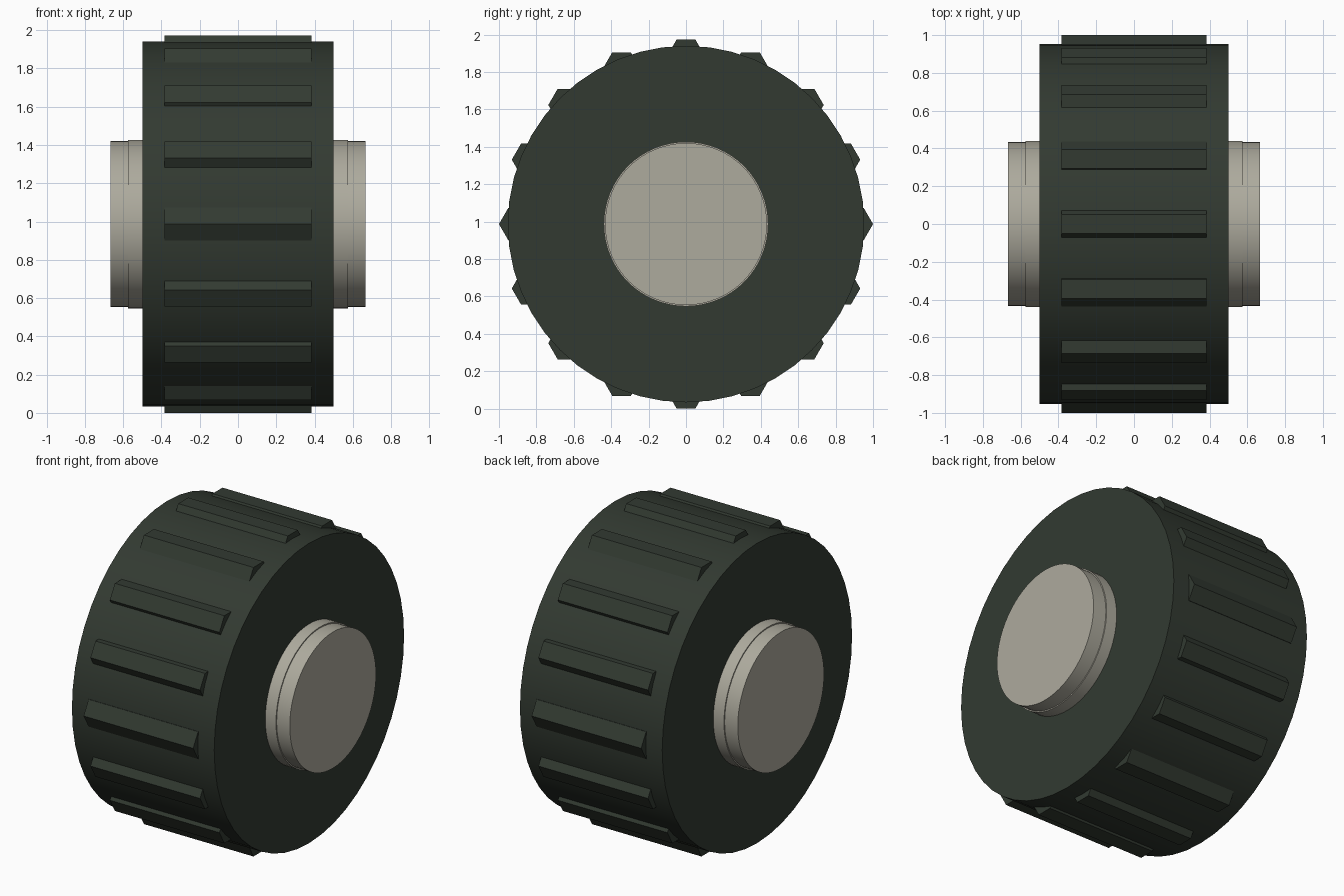
import bpy
import math

cube = bpy.data.objects.get("Cube")
if cube:
    bpy.data.objects.remove(cube, do_unlink=True)

TIRE_R = 0.953
LUG_R = 0.1
LUG_RING = 0.9
LUGS = 16
CENTER_Z = LUG_RING + LUG_R * math.cos(math.pi / 6)


def material(name, color):
    mat = bpy.data.materials.new(name)
    mat.use_nodes = True
    mat.diffuse_color = color
    mat.node_tree.nodes["Principled BSDF"].inputs["Base Color"].default_value = color
    return mat


rubber = material("dark green rubber", (0.032, 0.042, 0.031, 1))
metal = material("warm grey metal", (0.42, 0.405, 0.34, 1))


def axle_prism(name, sides, radius, half_width, mat, y=0.0, z=0.0, turn=0.0, smooth=True):
    """Closed prism lying along x, centred on the wheel axis plus (y, z)."""
    verts = []
    for x in (-half_width, half_width):
        for i in range(sides):
            a = turn + math.tau * i / sides
            verts.append((x, radius * math.cos(a), radius * math.sin(a)))
    faces = [(i, (i + 1) % sides, (i + 1) % sides + sides, i + sides) for i in range(sides)]
    faces = [f[::-1] for f in faces]
    faces += [tuple(reversed(range(sides))), tuple(range(sides, 2 * sides))]
    faces[-2:] = [tuple(reversed(range(sides))), tuple(range(sides, 2 * sides))]
    mesh = bpy.data.meshes.new(name)
    mesh.from_pydata(verts, [], faces)
    mesh.materials.append(mat)
    obj = bpy.data.objects.new(name, mesh)
    obj.location = (0, y, CENTER_Z + z)
    bpy.context.collection.objects.link(obj)
    if smooth:
        bpy.ops.object.select_all(action="DESELECT")
        obj.select_set(True)
        bpy.context.view_layer.objects.active = obj
        bpy.ops.object.shade_smooth_by_angle(angle=math.radians(30))
    return obj


# Tire and the stepped hub passing through it
axle_prism("tire", 48, TIRE_R, 0.5, rubber)
axle_prism("hub_collar", 64, 0.44, 0.575, metal)
axle_prism("hub", 64, 0.433, 0.667, metal)

# Hexagonal tread bars, all kept level around the rim
for i in range(LUGS):
    a = math.tau * i / LUGS
    axle_prism(f"tread_bar_{i + 1}", 6, LUG_R, 0.385, rubber,
               LUG_RING * math.cos(a), LUG_RING * math.sin(a), smooth=False)
